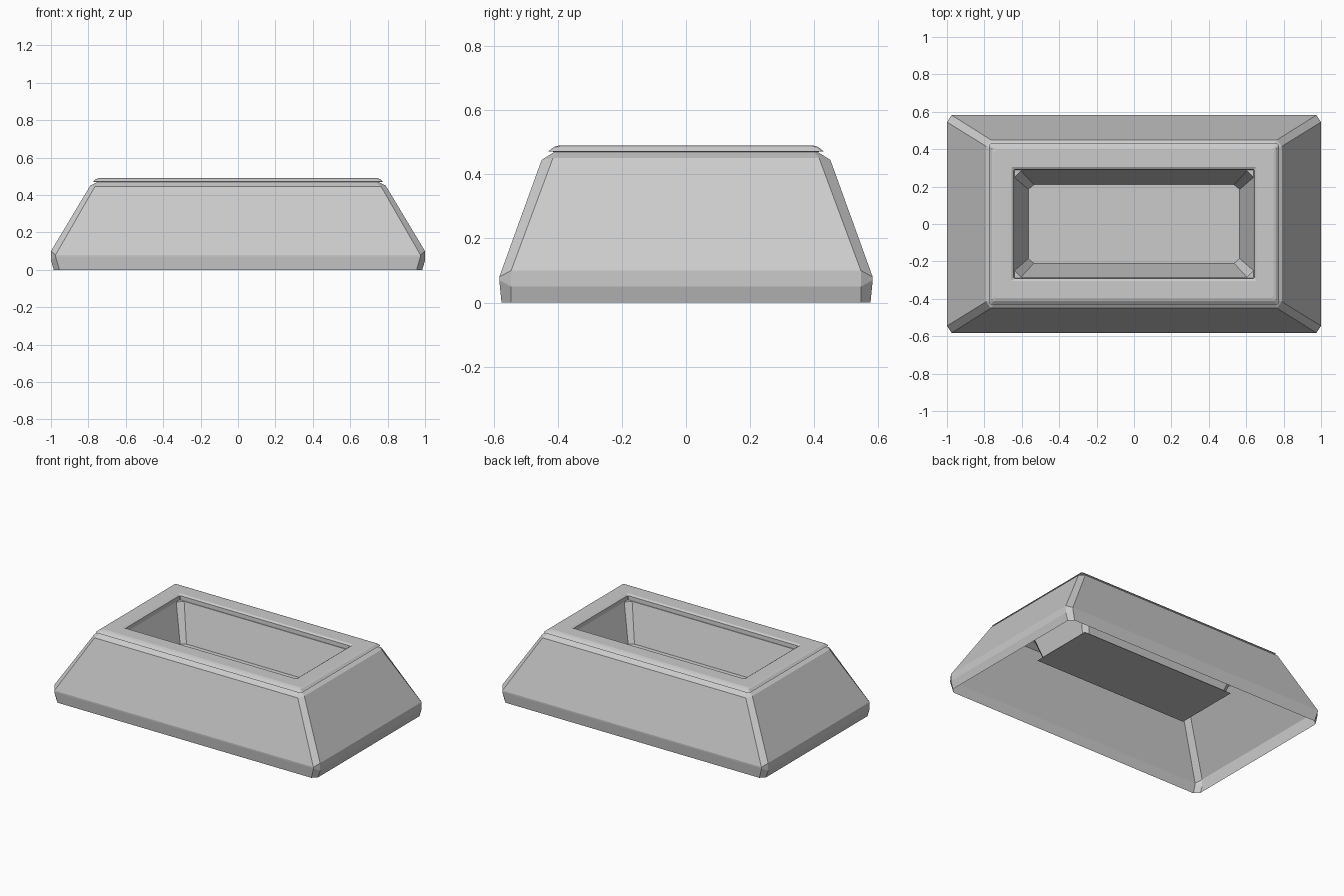
import bpy
import bmesh

cube = bpy.data.objects.get("Cube")
if cube:
    bpy.data.objects.remove(cube, do_unlink=True)

GREY = 0.6
grey = bpy.data.materials.new("plain_grey")
grey.use_nodes = True
grey.diffuse_color = (GREY, GREY, GREY, 1)
grey.node_tree.nodes["Principled BSDF"].inputs["Base Color"].default_value = (GREY, GREY, GREY, 1)


def corner_ring(bm, long_end, short_end):
    """Eight-sided rectangle: ends of the long edge and of the short edge, mirrored."""
    verts = []
    for sx, sy in ((1, 1), (-1, 1), (-1, -1), (1, -1)):
        pair = [short_end, long_end] if sx * sy > 0 else [long_end, short_end]
        verts += [bm.verts.new((sx * x, sy * y, z)) for x, y, z in pair]
    return verts


def finish(name, bm):
    mesh = bpy.data.meshes.new(name)
    bm.to_mesh(mesh)
    bm.free()
    mesh.materials.append(grey)
    bpy.context.collection.objects.link(bpy.data.objects.new(name, mesh))


def loft(name, rings):
    """Skin a stack of cut-corner rectangles into an open sheet."""
    bm = bmesh.new()
    loops = [corner_ring(bm, a, b) for a, b in rings]
    for low, high in zip(loops, loops[1:]):
        for i in range(len(low)):
            j = (i + 1) % len(low)
            bm.faces.new((low[i], low[j], high[j], high[i]))
    finish(name, bm)


# Shared seams between the parts
neck = ((0.74, 0.41, 0.47), (0.75, 0.40, 0.47))
tray_mouth = ((0.605, 0.285, 0.455), (0.64, 0.25, 0.455))

# Sloping hollow body, open underneath, with a kicked-in foot and bevelled shoulder
loft("sloped_body", [
    ((0.955, 0.575, 0), (0.985, 0.545, 0)),
    ((0.975, 0.582, 0.07), (1.0, 0.545, 0.05)),
    ((0.975, 0.582, 0.08), (1.0, 0.545, 0.10)),
    ((0.765, 0.45, 0.445), (0.79, 0.415, 0.45)),
    neck,
])

# Overhanging top frame with a soft outer edge and a stepped opening
loft("top_frame", [
    neck,
    ((0.765, 0.43, 0.471), (0.775, 0.42, 0.471)),
    ((0.75, 0.412, 0.485), (0.76, 0.405, 0.485)),
    ((0.735, 0.395, 0.49), (0.745, 0.385, 0.49)),
    ((0.65, 0.305, 0.49), (0.655, 0.30, 0.49)),
    ((0.638, 0.292, 0.482), (0.643, 0.287, 0.482)),
    ((0.635, 0.29, 0.455), (0.64, 0.285, 0.455)),
    tray_mouth,
])

# Tapered walls of the sunken tray
loft("tray_walls", [
    tray_mouth,
    ((0.535, 0.21, 0.212), (0.565, 0.185, 0.212)),
])

# Square-cornered plate closing the tray
bm = bmesh.new()
bm.faces.new([bm.verts.new((sx * 0.58, sy * 0.226, 0.21))
              for sx, sy in ((1, 1), (-1, 1), (-1, -1), (1, -1))])
finish("tray_floor", bm)
